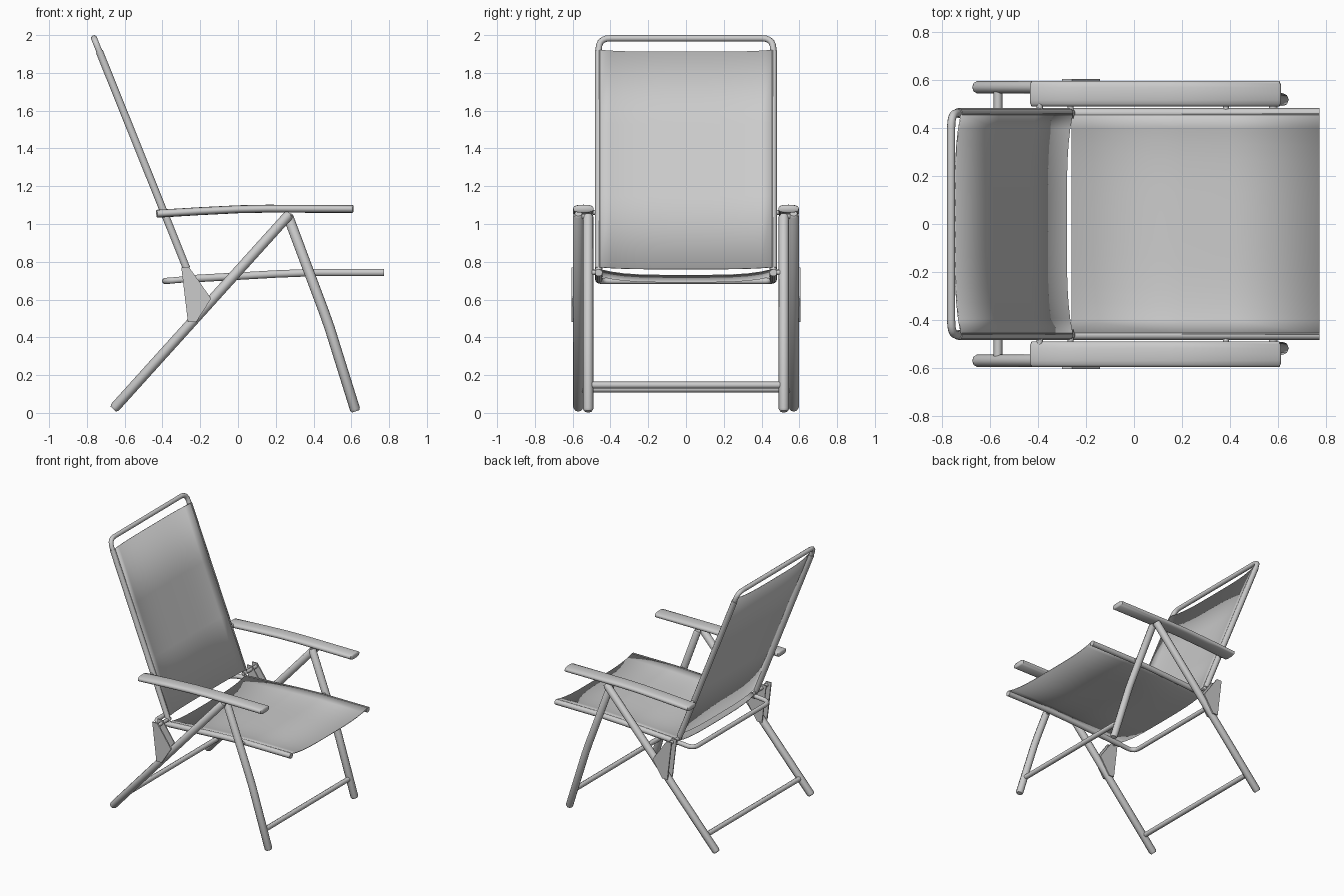
import bpy, bmesh, math
from mathutils import Vector

if "Cube" in bpy.data.objects:
    bpy.data.objects.remove(bpy.data.objects["Cube"])

Y, Z = Vector((0, 1, 0)), Vector((0, 0, 1))


def finish(name, bm):
    bmesh.ops.recalc_face_normals(bm, faces=bm.faces)
    me = bpy.data.meshes.new(name)
    bm.to_mesh(me)
    bm.free()
    ob = bpy.data.objects.new(name, me)
    bpy.context.collection.objects.link(ob)
    return ob


def sweep(name, pts, ref, ru, rv, sides=8, power=1.0, taper=0.0):
    """Sweep an oval section along a path; ref fixes the v direction."""
    pts = [Vector(p) for p in pts]
    scale = [1.0] * len(pts)
    if taper:
        a = pts[0] + (pts[1] - pts[0]).normalized() * taper
        b = pts[-1] + (pts[-2] - pts[-1]).normalized() * taper
        pts = [pts[0], a] + pts[1:-1] + [b, pts[-1]]
        scale = [0.72] + [1.0] * (len(pts) - 2) + [0.72]
    bm = bmesh.new()
    rings = []
    for i, p in enumerate(pts):
        t = Vector()
        if i > 0:
            t += (p - pts[i - 1]).normalized()
        if i < len(pts) - 1:
            t += (pts[i + 1] - p).normalized()
        t.normalize()
        u = ref.cross(t).normalized()
        v = t.cross(u)
        ring = []
        for k in range(sides):
            ang = 2 * math.pi * k / sides
            c, s = math.cos(ang), math.sin(ang)
            c = math.copysign(abs(c) ** power, c) * ru * scale[i]
            s = math.copysign(abs(s) ** power, s) * rv * scale[i]
            ring.append(bm.verts.new(p + u * c + v * s))
        rings.append(ring)
    for r0, r1 in zip(rings, rings[1:]):
        for k in range(sides):
            j = (k + 1) % sides
            bm.faces.new((r0[k], r0[j], r1[j], r1[k]))
    bm.faces.new(rings[0])
    bm.faces.new(rings[-1])
    return finish(name, bm)


def rounded(pts, corners, rad, n=5):
    """Round the listed corner points of a path."""
    out = []
    for i, p in enumerate(pts):
        p = Vector(p)
        if i not in corners:
            out.append(p)
            continue
        a = p + (Vector(pts[i - 1]) - p).normalized() * rad
        b = p + (Vector(pts[i + 1]) - p).normalized() * rad
        for k in range(n + 1):
            t = k / n
            out.append(a * (1 - t) ** 2 + p * 2 * t * (1 - t) + b * t * t)
    return out


def fabric(name, path, normal, half, top, sag, n=14):
    """Sheet stretched between side tubes, sagging in the middle."""
    bm = bmesh.new()
    rows = []
    for x, z in path:
        row = []
        for k in range(n + 1):
            f = 2 * k / n - 1
            off = top - sag * (1 - f ** 4)
            row.append(bm.verts.new(Vector((x, f * half, z)) + normal * off))
        rows.append(row)
    for a, b in zip(rows, rows[1:]):
        for k in range(n):
            bm.faces.new((a[k], a[k + 1], b[k + 1], b[k]))
    ob = finish(name, bm)
    m = ob.modifiers.new("thickness", 'SOLIDIFY')
    m.thickness = 0.006
    m.offset = 0


def plate(name, outline, y, thick):
    bm = bmesh.new()
    f = bm.faces.new([bm.verts.new((x, y - thick / 2, z)) for x, z in outline])
    ext = bmesh.ops.extrude_face_region(bm, geom=[f])
    bmesh.ops.translate(bm, vec=(0, thick, 0),
                        verts=[v for v in ext["geom"] if isinstance(v, bmesh.types.BMVert)])
    finish(name, bm)


W = 0.462                                   # half spacing of the frame tubes


def back_x(z):
    return -0.762 + (1.983 - z) * 0.402


back_n = Vector((1, 0, 0.402)).normalized()

# Backrest hoop and fabric
sweep("back_frame", rounded([(back_x(0.735), -W, 0.735), (back_x(1.983), -W, 1.983),
                             (back_x(1.983), W, 1.983), (back_x(0.735), W, 0.735)],
                            (1, 2), 0.06), back_n, 0.017, 0.017, 10)
fabric("back_fabric", [(back_x(z), z) for z in (0.765, 1.15, 1.53, 1.915)],
       back_n, W, 0.017, 0.028)

# Seat hoop and fabric
rail = [(0.773, 0.743), (0.4, 0.743), (0.2, 0.735), (-0.26, 0.709), (-0.385, 0.698)]
left = [(x, -W, z) for x, z in rail]
right = [(x, W, z) for x, z in reversed(rail)]
sweep("seat_frame", rounded(left + right, (4, 5), 0.06), Z, 0.017, 0.017, 10)
fabric("seat_fabric", rail[:4], Z, W, 0.017, 0.032)

for s, side in ((-1, "right"), (1, "left")):
    # Fabric sleeves around the side tubes
    sweep(f"back_sleeve_{side}", [(back_x(z), s * W, z) for z in (0.765, 1.915)],
          back_n, 0.0205, 0.0205, 10)
    sweep(f"seat_sleeve_{side}", [(x, s * W, z) for x, z in rail[:4]], Z, 0.0205, 0.0205, 10)
    # Crossed legs
    sweep(f"rear_leg_{side}", [(-0.66, s * 0.57, 0.02), (0.275, s * 0.57, 1.055)],
          Y, 0.027, 0.027, 8, taper=0.012)
    sweep(f"front_leg_{side}", [(0.262, s * 0.518, 1.05), (0.455, s * 0.518, 0.535),
                                (0.485, s * 0.518, 0.45), (0.623, s * 0.518, 0.008)],
          Y, 0.027, 0.027, 8, taper=0.012)
    # Armrest
    sweep(f"armrest_{side}", [(-0.433, s * 0.543, 1.054), (-0.2, s * 0.543, 1.068),
                              (0.0, s * 0.543, 1.078), (0.15, s * 0.543, 1.081),
                              (0.612, s * 0.543, 1.08)],
          Y, 0.021, 0.054, 16, power=0.75, taper=0.006)
    # Hinge plates either side of the rear leg
    shape = [(-0.30, 0.77), (-0.258, 0.77), (-0.142, 0.605), (-0.222, 0.48), (-0.265, 0.48)]
    plate(f"hinge_outer_{side}", shape, s * 0.6, 0.01)
    plate(f"hinge_inner_{side}", shape, s * 0.54, 0.008)
    # Pivot pins: backrest, seat and armrest
    for part, x, z, y0, y1 in (("back", -0.265, 0.745, 0.44, 0.6),
                               ("seat", 0.383, 0.743, 0.455, 0.52),
                               ("arm", -0.393, 1.06, 0.455, 0.52),
                               ("leg", 0.267, 1.04, 0.5, 0.59)):
        sweep(f"{part}_pivot_{side}", [(x, s * y0, z), (x, s * y1, z)], Z, 0.013, 0.013, 8)

# Cross bars between the legs
sweep("front_cross_bar", [(0.58, -0.51, 0.147), (0.58, 0.51, 0.147)], Z, 0.018, 0.018, 8)
sweep("rear_cross_bar", [(-0.567, -0.56, 0.126), (-0.567, 0.56, 0.126)], Z, 0.018, 0.018, 8)

# Smooth shading with sharp edges kept
for ob in bpy.data.objects:
    ob.select_set(True)
    bpy.context.view_layer.objects.active = ob
bpy.ops.object.shade_smooth_by_angle(angle=math.radians(50))
